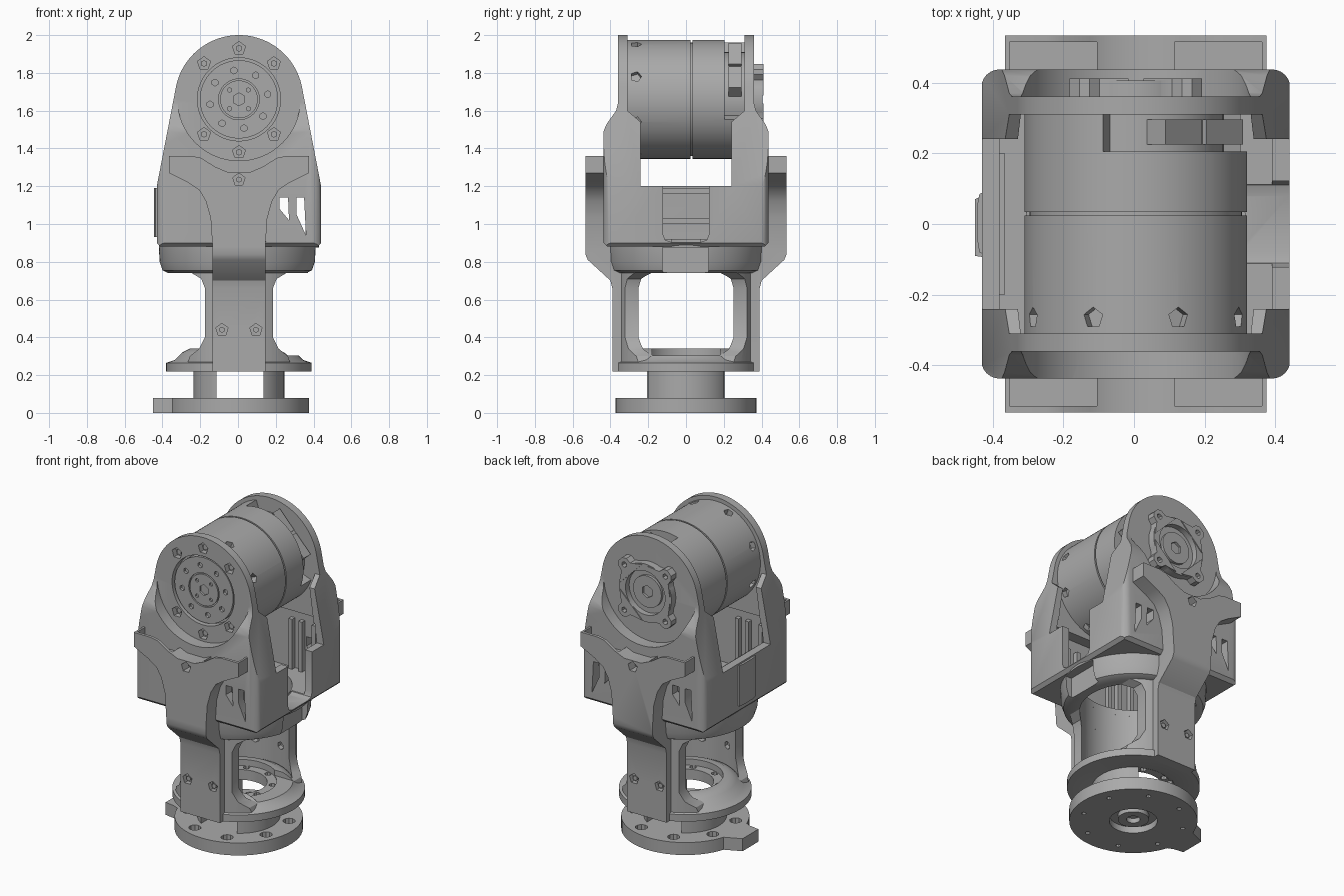
import bpy, bmesh, math
from math import sin, cos, pi, radians
from mathutils import Matrix

if "Cube" in bpy.data.objects:
    bpy.data.objects.remove(bpy.data.objects["Cube"])

parts = []
AXIS_Z = 1.66  # height of the motor axis
MID_X = .005   # the main body sits slightly off centre because of the base tab


def add(name, bm):
    bmesh.ops.remove_doubles(bm, verts=bm.verts, dist=1e-5)
    bmesh.ops.recalc_face_normals(bm, faces=bm.faces)
    me = bpy.data.meshes.new(name)
    bm.to_mesh(me)
    bm.free()
    ob = bpy.data.objects.new(name, me)
    bpy.context.collection.objects.link(ob)
    parts.append(ob)
    return ob


def prism(name, pts, axis, a, b):
    """Extrude a 2D outline along an axis from a to b."""
    place = {"x": lambda u, v, w: (w, u, v), "y": lambda u, v, w: (u, w, v),
             "z": lambda u, v, w: (u, v, w)}[axis]
    bm = bmesh.new()
    lo = [bm.verts.new(place(u, v, a)) for u, v in pts]
    hi = [bm.verts.new(place(u, v, b)) for u, v in pts]
    bm.faces.new(lo)
    bm.faces.new(hi)
    for i in range(len(pts)):
        j = (i + 1) % len(pts)
        bm.faces.new((lo[i], lo[j], hi[j], hi[i]))
    return add(name, bm)


def box(name, x0, x1, y0, y1, z0, z1):
    return prism(name, [(x0, y0), (x1, y0), (x1, y1), (x0, y1)], "z", z0, z1)


def arc(cx, cy, r, a0, a1, n):
    return [(cx + r * cos(radians(a0 + (a1 - a0) * i / n)),
             cy + r * sin(radians(a0 + (a1 - a0) * i / n))) for i in range(n + 1)]


def disc(name, axis, cx, cy, r, a, b, n=64):
    return prism(name, arc(cx, cy, r, 90, 450, n)[:-1], axis, a, b)


def mir(pts):
    return pts + [(-u, v) for u, v in reversed(pts)]


def lathe(name, pts, n=64):
    bm = bmesh.new()
    f = bm.faces.new([bm.verts.new((r, 0, z)) for r, z in pts])
    bmesh.ops.spin(bm, geom=f.edges[:] + f.verts[:], cent=(0, 0, 0), axis=(0, 0, 1),
                   angle=2 * pi, steps=n, use_merge=True)
    bmesh.ops.delete(bm, geom=[f], context="FACES_ONLY")
    return add(name, bm)


def boolean(ob, tools, op="DIFFERENCE"):
    for t in tools:
        t.hide_render = True
        m = ob.modifiers.new("cut", "BOOLEAN")
        m.operation, m.object, m.solver = op, t, "EXACT"
    bpy.context.view_layer.update()
    ev = ob.evaluated_get(bpy.context.evaluated_depsgraph_get())
    me = bpy.data.meshes.new_from_object(ev)
    ob.modifiers.clear()
    ob.data = me
    for t in tools:
        parts.remove(t)
        bpy.data.objects.remove(t)
    return ob


def around(r, n, start=0):
    return [(r * cos(radians(start) + 2 * pi * i / n), r * sin(radians(start) + 2 * pi * i / n))
            for i in range(n)]


# Base flange with tab, bolt holes and centre recess
base = disc("base_flange", "z", 0, 0, .372, 0, .08)
boolean(base, [prism("tab", [(-.3, -.14), (-.39, -.1), (-.455, -.09), (-.455, .07), (-.39, .1), (-.3, .14)],
                     "z", 0, .08)], "UNION")
holes = [disc("hole", "z", x, y, .036, .035, .1, 10) for x, y in around(.3, 8, 22)]
holes += [disc("hole", "z", x, y, .014, -.1, .1, 8) for x, y in around(.3, 8, 22)]
boolean(base, holes + [disc("recess", "z", 0, 0, .14, -.1, .04, 32)])
lathe("base_hub", [(.04, .01), (.09, .01), (.09, .05), (.04, .05)], 32)

# Two curved posts joining the base to the collar
posts = lathe("base_posts", [(.14, .07), (.24, .07), (.24, .24), (.14, .24)])
boolean(posts, [box("gap", -.12, .13, -.5, .5, 0, .5)])

# Collar ring
collar = lathe("collar_ring", [(.25, .22), (.385, .22), (.385, .265), (.34, .28), (.3, .32),
                               (.26, .34), (.22, .34), (.22, .23)])
boolean(collar, [box("notch", .1, .5, -.18, .18, .305, .5)])
inner = lathe("collar_inner_ring", [(.165, .235), (.25, .235), (.25, .3), (.165, .3)])
boolean(inner, [disc("hole", "z", x, y, .02, .1, .5, 8) for x, y in around(.2, 8, 22)])

# Curved legs under the housing
legs = lathe("curved_legs", [(.31, .25), (.37, .25), (.37, .8), (.31, .8)])
boolean(legs, [prism("mask", mir([(.28, .24), (.26, .3), (.21, .34), (.18, .4), (.18, .66), (.2, .71),
                                  (.25, .74), (.25, .85)]), "y", -.6, .6)], "INTERSECT")
boolean(legs, [disc("hole", "y", x, .44, .025, -.6, .6, 6) for x in (-.09, .09)])

# Front and back straps with flared upper horns
for s, label in ((-1, "front"), (1, "back")):
    strap = prism(label + "_strap", mir([(.14, .22), (.14, .88), (.15, 1.03), (.175, 1.12), (.21, 1.18),
                                         (.27, 1.22), (.37, 1.27), (.37, 1.36), (.25, 1.36), (.2, 1.35),
                                         (.13, 1.305), (.06, 1.275)]), "y", s * .3, s * .6)
    side = [(.33, .22), (.39, .22), (.39, .66), (.4, .7), (.52, .81), (.533, .84), (.533, 1.4), (.43, 1.4),
            (.43, .92), (.33, .9)]
    boolean(strap, [prism("mask", [(s * u, v) for u, v in side], "x", -.6, .6)], "INTERSECT")
    tools = [box("pocket", min(a, b), max(a, b), min(s * .42, s * .515), max(s * .42, s * .515), 1.265, 1.5)
             for a, b in ((.11, .357), (-.11, -.357))]
    tools += [disc("hole", "y", x, .44, .034, s * .36, s * .6, 5) for x in (-.09, .09)]
    tools += [disc("hole", "y", 0, 1.235, .034, s * .47, s * .6, 5)]
    boolean(strap, tools)
    for x, z, y in ((-.09, .44, .36), (.09, .44, .36), (0, 1.235, .47)):
        disc(label + "_strap_screw", "y", x, z, .016, s * (y - .01), s * (y + .02), 6)

# Round lower tub beneath the housing
tub = lathe("lower_tub", [(.31, .74), (.375, .74), (.405, .755), (.42, .8), (.425, .9), (.31, .9)], 96)
boolean(tub, [box("side_notch", .365, .6, -.125, .12, .5, .875)])

# Main yoke housing: two tall round-topped cheeks on an open box
yoke = prism("yoke_housing", [(-.415, .88), (.415, .88), (.435, .9), (.435, 1.2)]
             + arc(0, AXIS_Z, .34, 9, 171, 40) + [(-.435, 1.2), (-.435, .9)], "y", -.6, .6)
side_mask = prism("mask", mir([(.415, .88), (.437, .9), (.437, 1.49), (.42, 1.53), (.37, 1.6), (.36, 1.64),
                               (.36, 2.1)]), "x", -.6, .6)
rounded = []
for cx, cy, a in ((.385, .385, 0), (-.385, .385, 90), (-.385, -.385, 180), (.385, -.385, 270)):
    rounded += arc(cx, cy, .052, a, a + 90, 6)
boolean(yoke, [side_mask, prism("mask", rounded, "z", .5, 2.2)], "INTERSECT")
window = mir([(.08, .905), (.11, .915), (.122, .945), (.122, 1.4)])
boolean(yoke, [
    prism("inside_low", mir([(.385, .92), (.385, 1.2), (.37, 1.32)]), "y", -.38, .38),
    prism("inside_high", mir([(.38, 1.0), (.38, 1.2), (.325, 1.6)]), "y", -.31, .31),
    prism("side_gap", mir([(.24, 1.2), (.24, 1.54), (.31, 1.6), (.31, 2.2)]), "x", -.7, .7),
    disc("floor_hole", "z", 0, 0, .31, .5, 1.0),
    disc("front_recess", "y", 0, AXIS_Z, .325, -.7, -.36),
    disc("back_recess", "y", 0, AXIS_Z, .325, .36, .7),
    disc("front_bore", "y", 0, AXIS_Z, .22, -.7, -.2),
    prism("side_window", window, "x", .3, .6)])

# Vent slots and bolt holes in the cheeks
vents = []
for sx, y0, y1 in ((1, -.6, -.3), (1, .3, .6), (-1, .3, .6)):
    for pts in ([(.215, 1.14), (.26, 1.14), (.265, 1.02), (.215, 1.08)],
                [(.305, 1.14), (.345, 1.14), (.355, .94), (.305, 1.05)]):
        vents.append(prism("vent", [(sx * u, v) for u, v in pts], "y", y0, y1))
bolts = [(0, .27), (0, -.28), (.185, .19), (-.185, .19), (.185, -.185), (-.185, -.185)]
vents += [disc("hole", "y", x, AXIS_Z + z, .036, -.6, -.325, 5) for x, z in bolts]
boolean(yoke, vents)
for x, z in bolts:
    disc("cheek_bolt", "y", x, AXIS_Z + z, .018, -.34, -.32, 6)

# Vertical ribs inside the front and back walls
for s in (-1, 1):
    for x in (-.365, -.285, -.19, -.12, .12, .19, .285, .365):
        box("wall_rib", x - .013, x + .013, min(s * .35, s * .385), max(s * .35, s * .385), .91, 1.24)

# Side pad outside and two rails inside the closed side wall
prism("side_pad", [(-.43, -.085), (-.442, -.08), (-.449, -.04), (-.449, .05), (-.442, .085), (-.43, .09)],
      "z", .93, 1.19)
for z in (1.0, 1.16):
    box("side_rail", -.39, -.37, -.2, .2, z, z + .03)

# Motor: two cans with a thin seam between them
front_can = disc("motor_front_can", "y", 0, AXIS_Z, .315, -.312, .024, 96)
sockets = []
for i in range(8):
    t = disc("socket", "z", 0, 0, .03, .28, .4, 5)
    t.data.transform(Matrix.Translation((0, -.265, AXIS_Z)) @ Matrix.Rotation(radians(22.5 + 45 * i), 4, "Y"))
    sockets.append(t)
boolean(front_can, sockets)
disc("motor_seam", "y", 0, AXIS_Z, .3, -.1, .1)
rear_can = disc("motor_rear_can", "y", 0, AXIS_Z, .315, .034, .312, 96)
sector = arc(0, AXIS_Z, .4, -20, 107, 16) + arc(0, AXIS_Z, .25, 107, -20, 16)
boolean(rear_can, [prism("notch", sector, "y", .205, .4)])
turn = Matrix.Translation((0, 0, AXIS_Z)) @ Matrix.Rotation(radians(47), 4, "Y")
for x0, x1 in ((-.16, -.01), (.01, .16)):
    plug = box("motor_connector", x0, x1, .225, .295, .18, .265)
    plug.data.transform(turn)

# Front output disc
out = disc("output_disc", "y", 0, AXIS_Z, .207, -.352, -.3)
tools = [disc("hole", "y", x, AXIS_Z + z, .018, -.5, -.335, 6) for x, z in around(.155, 8, 10)]
boolean(out, tools + [disc("hub_recess", "y", 0, AXIS_Z, .108, -.5, -.34, 40)])
hub = disc("output_hub", "y", 0, AXIS_Z, .1, -.352, -.31, 40)
boolean(hub, [disc("hole", "y", 0, AXIS_Z, .034, -.5, -.33, 6)]
        + [disc("hole", "y", x, AXIS_Z + z, .012, -.5, -.34, 6) for x, z in around(.07, 4, 45)])

# Rear horn: ring with four tapered lobes around a recessed hub
horn = disc("rear_horn", "y", 0, AXIS_Z, .185, .35, .405)
lobes = []
for i in range(4):
    t = prism("lobe", mir([(.11, .14), (.045, .19), (.04, .225), (.02, .245)]), "y", .35, .411)
    t.data.transform(Matrix.Translation((0, 0, AXIS_Z)) @ Matrix.Rotation(radians(45 + 90 * i), 4, "Y"))
    lobes.append(t)
boolean(horn, lobes, "UNION")
tools = [disc("hole", "y", x, AXIS_Z + z, .018, .38, .5, 6) for x, z in around(.205, 4, 45)]
boolean(horn, tools + [disc("bore", "y", 0, AXIS_Z, .14, .368, .5, 40)])
rear_hub = disc("rear_hub", "y", 0, AXIS_Z, .1, .36, .385, 40)
boolean(rear_hub, [disc("hole", "y", 0, AXIS_Z, .04, .37, .5, 6)])

# Single grey material and smooth shading with sharp edges
grey = bpy.data.materials.new("plain_grey")
colour = (.4, .4, .4, 1)
grey.use_nodes = True
grey.diffuse_color = colour
grey.node_tree.nodes["Principled BSDF"].inputs["Base Color"].default_value = colour
bpy.ops.object.select_all(action="DESELECT")
for ob in parts:
    ob.location.x = MID_X
    ob.data.materials.clear()
    ob.data.materials.append(grey)
    ob.select_set(True)
bpy.context.view_layer.objects.active = parts[0]
bpy.ops.object.shade_smooth_by_angle(angle=radians(30))
